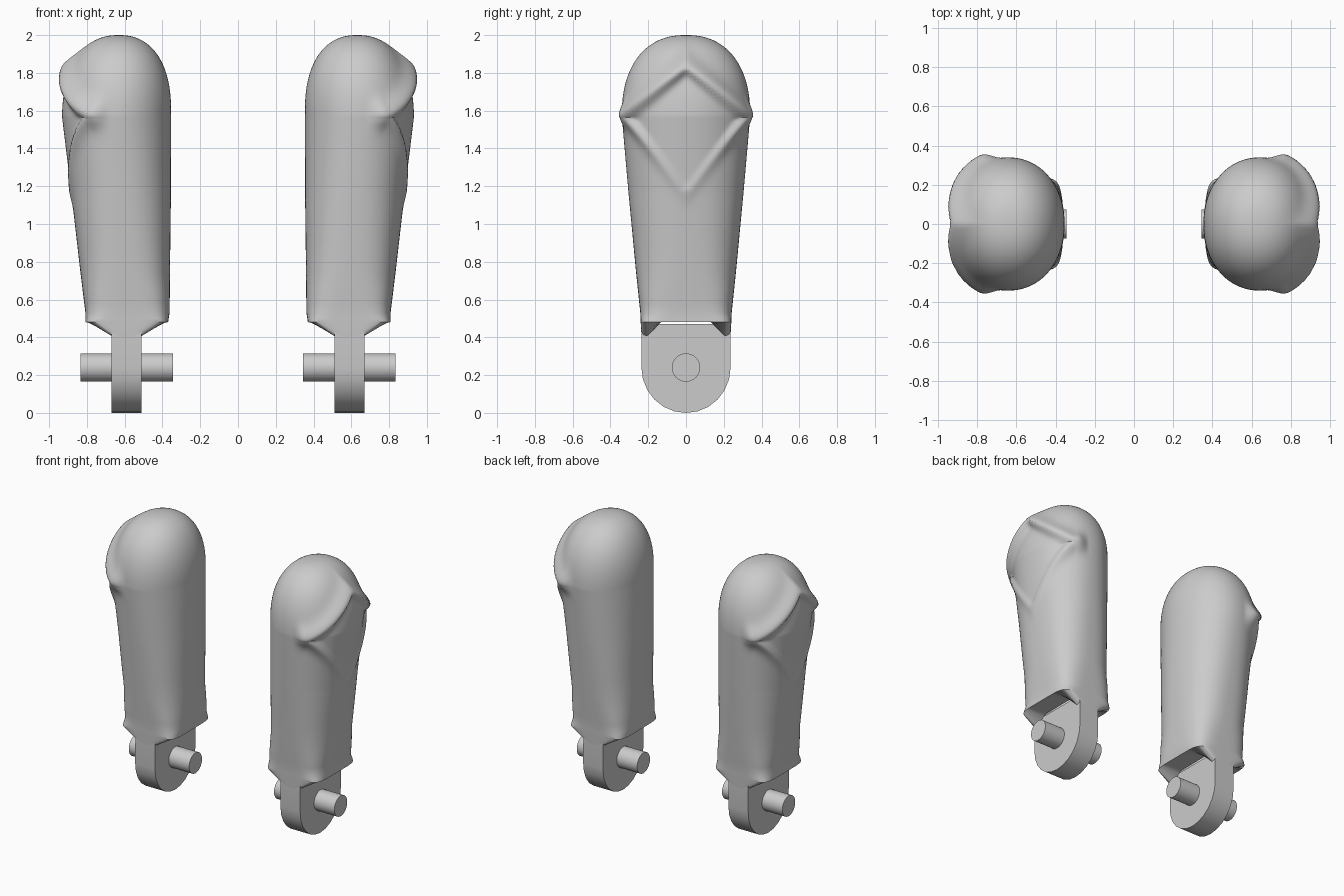
import bpy, bmesh, math

if "Cube" in bpy.data.objects:
    bpy.data.objects.remove(bpy.data.objects["Cube"])

SEG = 128
# limb sections: z, inner x, outer x, half depth, squareness
SECTIONS = [
    (0.48, 0.370, 0.808, 0.240, 6.0),
    (0.53, 0.362, 0.808, 0.242, 4.0),
    (0.75, 0.360, 0.835, 0.265, 2.7),
    (1.16, 0.355, 0.882, 0.304, 2.3),
    (1.57, 0.355, 0.932, 0.340, 2.1),
]
DOME_Z, DOME_H = 1.57, 0.43


def section(z):
    """Centre x, half width, half depth and squareness at height z."""
    if z >= DOME_Z:
        t = min(1, (z - DOME_Z) / DOME_H)
        s = (1 - t ** 2.3) ** (1 / 2.3)
        return 0.6435 - 0.012 * t, 0.2885 * s, 0.34 * s, 2.1
    for a, b in zip(SECTIONS, SECTIONS[1:]):
        if z <= b[0]:
            f = (z - a[0]) / (b[0] - a[0])
            x0, x1, hy, e = [a[i] + f * (b[i] - a[i]) for i in range(1, 5)]
            return (x0 + x1) / 2, (x1 - x0) / 2, hy, e


def ridge(y, z, c):
    """Raised lip around the diamond shoulder panel on the outer side."""
    m = min(1, max(0, (c - 0.12) / 0.33))
    m = m * m * (3 - 2 * m)
    k = min(1, abs(y) / 0.30)
    up = z - (1.835 - 0.26 * k)
    low = (1.16 + 0.41 * k) - z
    lip = (0.055 - 0.01 * k) * math.exp(-(up / (0.075 if up > 0 else 0.035)) ** 2)
    edge = (0.010 + 0.03 * k ** 3) * math.exp(-(low / (0.06 if low > 0 else 0.025)) ** 2)
    return m * max(lip, edge)


def ring(z):
    cx, hx, hy, e = section(z)
    pts = []
    for i in range(SEG):
        a = 2 * math.pi * (i + 0.5) / SEG
        c, s = math.cos(a), math.sin(a)
        x = hx * math.copysign(abs(c) ** (2 / e), c)
        y = hy * math.copysign(abs(s) ** (2 / e), s)
        r = math.hypot(x, y)
        b = ridge(y, z, x / hx) if z > 1.0 else 0
        pts.append((cx + x * (1 + b / r), y * (1 + b / r), z))
    return pts


def finish(bm, name, angle=35):
    bmesh.ops.recalc_face_normals(bm, faces=bm.faces)
    me = bpy.data.meshes.new(name)
    bm.to_mesh(me)
    bm.free()
    ob = bpy.data.objects.new(name, me)
    bpy.context.collection.objects.link(ob)
    bpy.ops.object.select_all(action='DESELECT')
    ob.select_set(True)
    bpy.context.view_layer.objects.active = ob
    bpy.ops.object.shade_smooth_by_angle(angle=math.radians(angle))
    # matching part on the other side
    mod = ob.modifiers.new("Mirror", 'MIRROR')
    mod.use_axis[0] = True
    return ob


# limb: tapered sleeve with domed shoulder
bm = bmesh.new()
heights = [0.48, 0.50, 0.53, 0.58, 0.65, 0.75, 0.9, 1.05]
heights += [1.08 + 0.011 * i for i in range(45)]
heights += [DOME_Z + DOME_H * math.sin(math.pi / 2 * i / 40) for i in range(40)]
rings = []
# underside: webs at front and back run down onto the tongue
under = []
for x, y, z in ring(0.48):
    w = min(1, max(0, (abs(y) - 0.13) / 0.08))
    under.append((0.59 + (x - 0.59) * 0.075 / 0.219, y * 0.98, 0.485 - 0.085 * w))
rings.append(under)
rings += [ring(z) for z in heights]
loops = [[bm.verts.new(p) for p in r] for r in rings]
for a, b in zip(loops, loops[1:]):
    for i in range(SEG):
        j = (i + 1) % SEG
        bm.faces.new((a[i], a[j], b[j], b[i]))
apex = bm.verts.new((0.6315, 0, 2.0))
for i in range(SEG):
    bm.faces.new((loops[-1][i], loops[-1][(i + 1) % SEG], apex))
finish(bm, "limb_sleeve", 40)

# hinge tongue: round-ended plate
bm = bmesh.new()
profile = [(-0.235, 0.47), (0.235, 0.47)]
profile += [(0.236 * math.cos(a), 0.24 - 0.24 * math.sin(a))
            for a in [math.pi * i / 12 for i in range(13)]]
face = bm.faces.new([bm.verts.new((0.51, y, z)) for y, z in profile])
ext = bmesh.ops.extrude_face_region(bm, geom=[face])
bmesh.ops.translate(bm, vec=(0.16, 0, 0),
                    verts=[v for v in ext["geom"] if isinstance(v, bmesh.types.BMVert)])
finish(bm, "hinge_tongue")

# hinge pin
bm = bmesh.new()
bmesh.ops.create_cone(bm, cap_ends=True, segments=32, radius1=0.075, radius2=0.075, depth=0.49)
for v in bm.verts:
    x, y, z = v.co
    v.co = (0.59 + z, y, 0.24 + x)
finish(bm, "hinge_pin")
